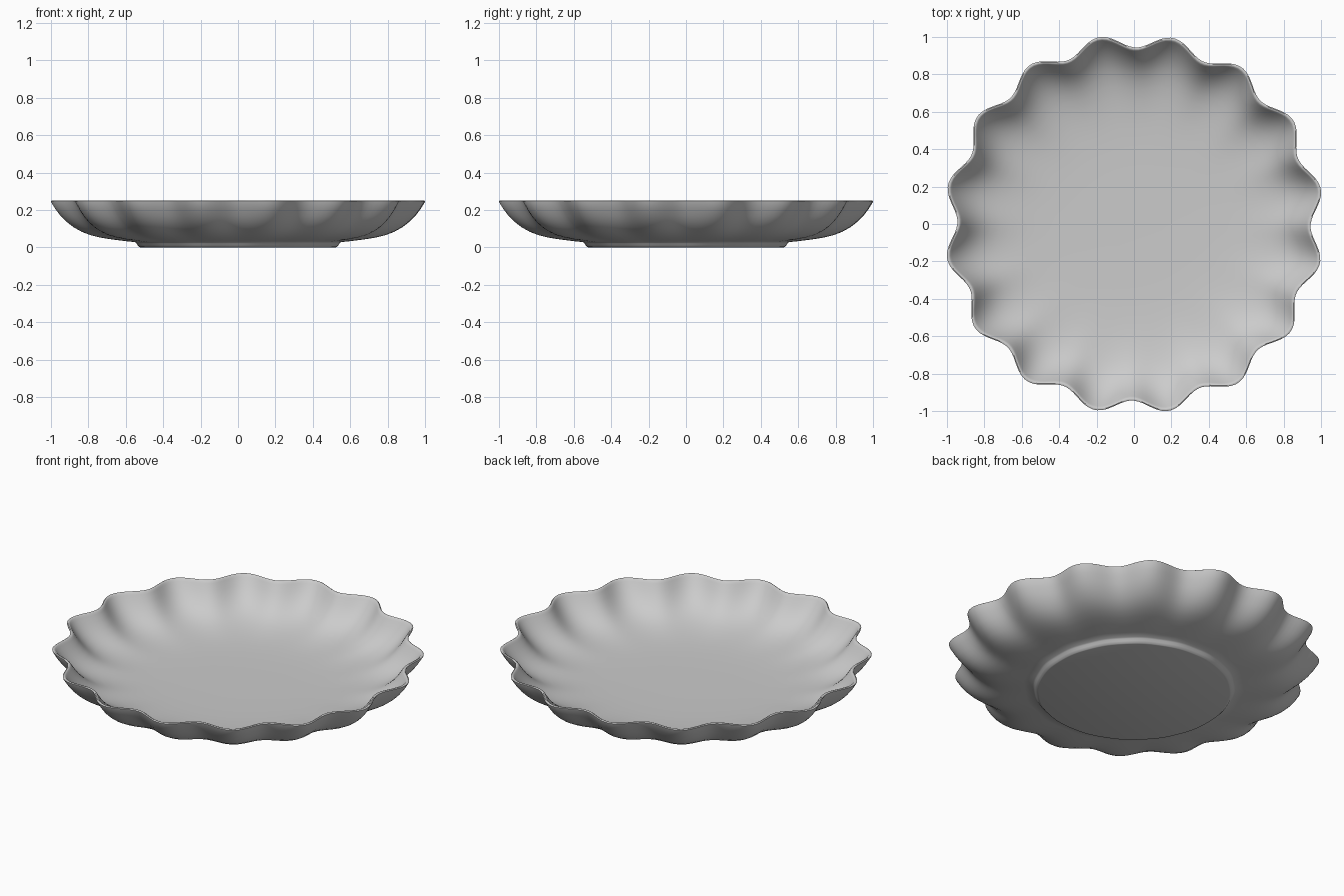
import bpy, bmesh, math

if "Cube" in bpy.data.objects:
    bpy.data.objects.remove(bpy.data.objects["Cube"])

LOBES, SEG = 16, 256
PHASE = math.radians(10.6)      # angle of the first flute crest
AMP = 0.036                     # flute depth at the rim

# Profile (radius, height): inside centre -> rim -> underside -> foot -> bottom centre
INNER = [(0.15, 0.040), (0.30, 0.041), (0.42, 0.043), (0.52, 0.047), (0.60, 0.053),
         (0.67, 0.062), (0.73, 0.074), (0.78, 0.089), (0.825, 0.109), (0.865, 0.135),
         (0.90, 0.166), (0.93, 0.200), (0.955, 0.235), (0.962, 0.245)]
RIM = [(0.967, 0.2495), (0.974, 0.2505), (0.980, 0.247)]
OUTER = [(0.978, 0.240), (0.955, 0.203), (0.93, 0.168), (0.90, 0.136), (0.865, 0.107),
         (0.825, 0.083), (0.78, 0.065), (0.73, 0.052), (0.67, 0.042), (0.60, 0.033),
         (0.552, 0.028)]
FOOT = [(0.545, 0.022), (0.538, 0.012), (0.528, 0.002), (0.522, 0.0)]


def flute(r):
    """Fluting fades smoothly from the rim to the flat floor."""
    t = min(max((r - 0.50) / 0.46, 0), 1)
    return AMP * t ** 1.3


def add_ring(bm, r, z):
    ring = []
    for i in range(SEG):
        a = 2 * math.pi * i / SEG
        rr = r + flute(r) * math.cos(LOBES * (a - PHASE))
        ring.append(bm.verts.new((rr * math.cos(a), rr * math.sin(a), z)))
    return ring


# Fluted dish with a solid round foot
bm = bmesh.new()
rings = [add_ring(bm, r, z) for r, z in INNER + RIM + OUTER + FOOT]
for a, b in zip(rings, rings[1:]):
    for i in range(SEG):
        j = (i + 1) % SEG
        bm.faces.new((a[i], b[i], b[j], a[j]))
bm.faces.new(rings[0])
bm.faces.new(rings[-1][::-1])
bmesh.ops.recalc_face_normals(bm, faces=bm.faces)
mesh = bpy.data.meshes.new("fluted_dish")
bm.to_mesh(mesh)
bm.free()
dish = bpy.data.objects.new("fluted_dish", mesh)
bpy.context.collection.objects.link(dish)

# Plain glaze
glaze = bpy.data.materials.new("light_grey_glaze")
glaze.diffuse_color = (0.6, 0.6, 0.6, 1)
glaze.use_nodes = True
glaze.node_tree.nodes["Principled BSDF"].inputs["Base Color"].default_value = glaze.diffuse_color
mesh.materials.append(glaze)

bpy.context.view_layer.objects.active = dish
dish.select_set(True)
bpy.ops.object.shade_smooth_by_angle(angle=math.radians(40))
